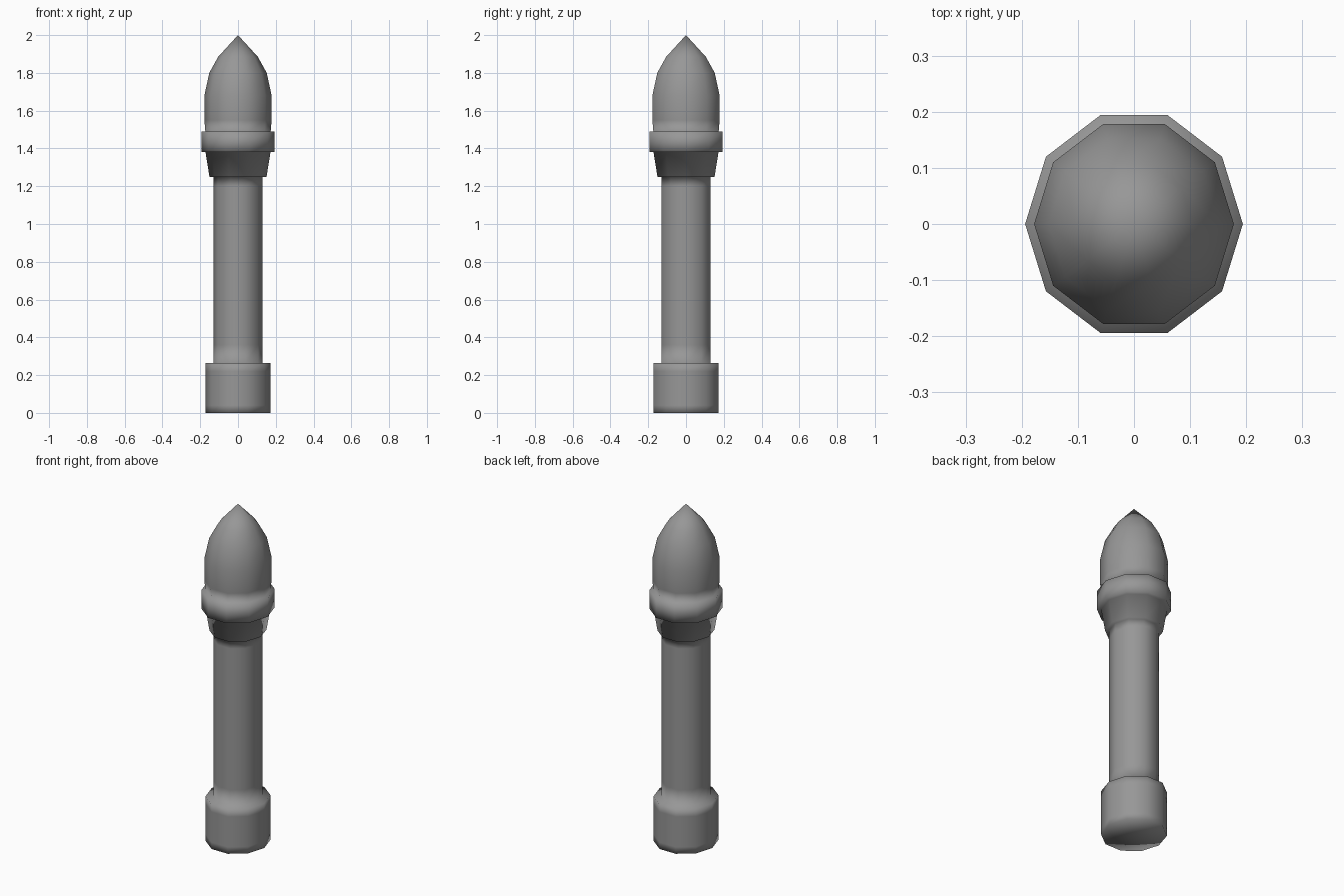
import bpy, bmesh, math

if "Cube" in bpy.data.objects:
    bpy.data.objects.remove(bpy.data.objects["Cube"])

SIDES = 10
Y_SCALE = 1 / math.sin(math.radians(72))  # decagon is stretched to equal width and depth

grey = bpy.data.materials.new("dark_grey")
grey.diffuse_color = (0.31, 0.31, 0.31, 1)
grey.use_nodes = True
grey.node_tree.nodes["Principled BSDF"].inputs["Base Color"].default_value = grey.diffuse_color


def lathe(name, profile):
    """Turn (radius, z) points into a ten-sided smooth shell; radius 0 makes a pole."""
    bm = bmesh.new()
    rings = []
    for r, z in profile:
        if r == 0:
            rings.append([bm.verts.new((0, 0, z))] * SIDES)
            continue
        angles = [2 * math.pi * i / SIDES for i in range(SIDES)]
        rings.append([bm.verts.new((r * math.cos(a), r * math.sin(a) * Y_SCALE, z))
                      for a in angles])
    # profiles run upward, so this winding faces outward
    for low, high in zip(rings, rings[1:]):
        for i in range(SIDES):
            j = (i + 1) % SIDES
            corners = dict.fromkeys((low[i], low[j], high[j], high[i]))
            bm.faces.new(list(corners)).smooth = True
    mesh = bpy.data.meshes.new(name)
    bm.to_mesh(mesh)
    bm.free()
    mesh.materials.append(grey)
    obj = bpy.data.objects.new(name, mesh)
    bpy.context.collection.objects.link(obj)
    return obj


# Wide foot running up into the long shaft
lathe("base_and_shaft", [(0, 0), (0.172, 0), (0.172, 0.04), (0.172, 0.22), (0.172, 0.265),
                         (0.131, 0.265), (0.131, 0.36), (0.131, 1.2)])

# Flared collar growing from the shaft to the middle of the ring
lathe("collar", [(0.131, 1.2), (0.131, 1.25), (0.151, 1.25), (0.172, 1.38),
                 (0.194, 1.38), (0.194, 1.435)])

# Upper ring with the pointed nose rising from it
lathe("ring_and_nose", [(0.194, 1.435), (0.194, 1.49), (0.173, 1.49), (0.178, 1.55),
                        (0.178, 1.68), (0.152, 1.80), (0.105, 1.885), (0, 2.0)])
